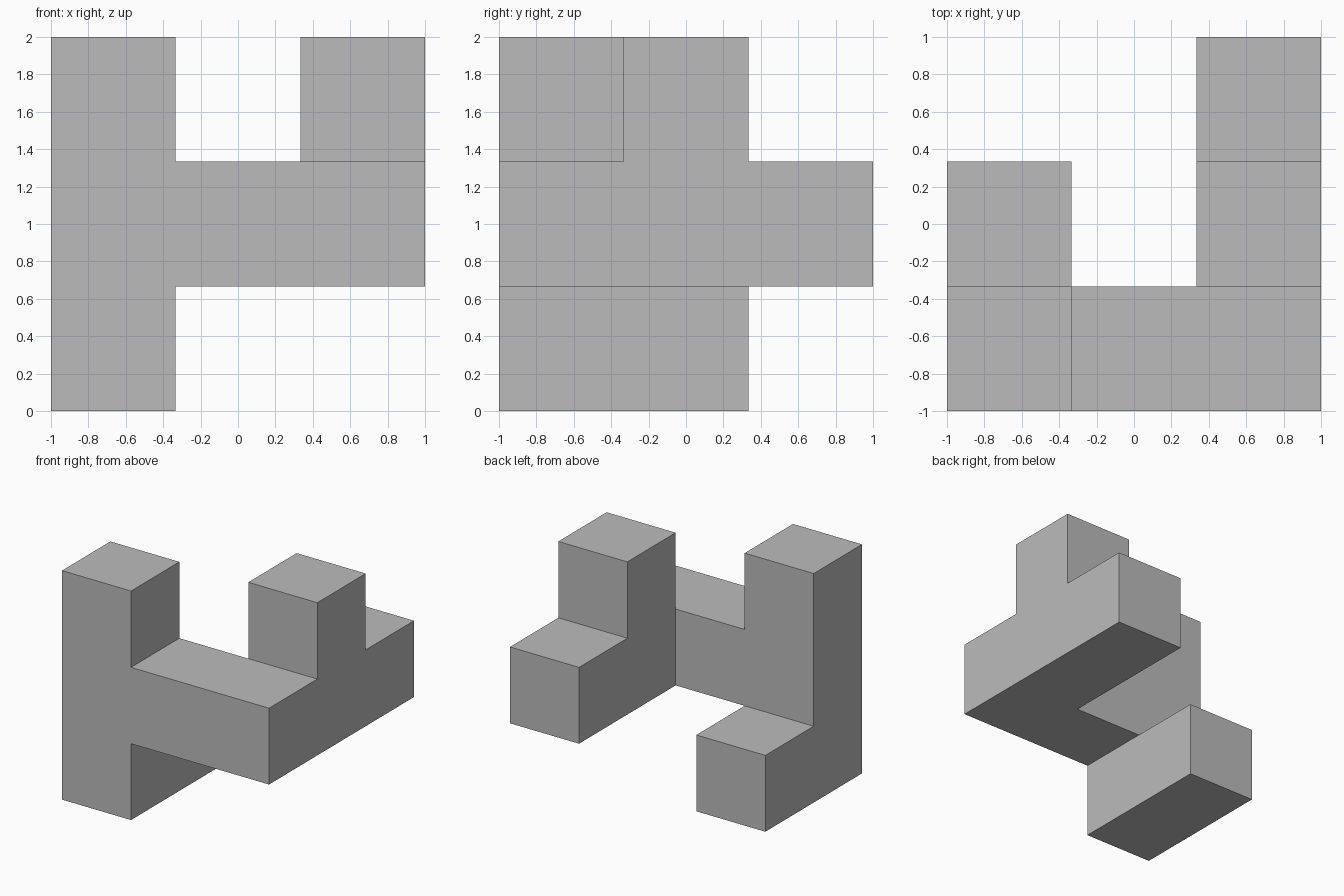
import bpy
import bmesh
from mathutils import Vector

old = bpy.data.objects.get("Cube")
if old:
    bpy.data.objects.remove(old, do_unlink=True)

CELL = 2 / 3

# Plain grey material
grey = bpy.data.materials.new("plain_grey")
grey.use_nodes = True
colour = (0.5, 0.5, 0.5, 1)
grey.diffuse_color = colour
grey.node_tree.nodes["Principled BSDF"].inputs["Base Color"].default_value = colour


def run(start, step, count):
    """Row of grid cells from start in the direction of step."""
    return {tuple(s + i * d for s, d in zip(start, step)) for i in range(count)}


# Limbs of the block on a three-cell grid (x, y, z)
column = run((0, 0, 0), (0, 0, 1), 3)
foot = run((0, 1, 0), (0, 1, 0), 1)
crossbar = run((0, 0, 1), (1, 0, 0), 3)
arm = run((2, 0, 1), (0, 1, 0), 3)
upright = run((2, 1, 2), (0, 0, 1), 1)
cells = column | foot | crossbar | arm | upright

# Outer skin: one square wherever a cell has no neighbour
bm = bmesh.new()
for cell in sorted(cells):
    centre = (Vector(cell) - Vector((1, 1, -0.5))) * CELL
    for axis in range(3):
        for sign in (-1, 1):
            normal = Vector((0, 0, 0))
            normal[axis] = sign
            if tuple(int(c + n) for c, n in zip(cell, normal)) in cells:
                continue
            u = Vector((0, 0, 0))
            u[(axis + 1) % 3] = 1
            v = normal.cross(u)
            corners = (u + v, v - u, -u - v, u - v)
            bm.faces.new([bm.verts.new(centre + (normal + c) * CELL / 2)
                          for c in corners])

# Weld the skin and merge coplanar squares into clean flat faces
bmesh.ops.remove_doubles(bm, verts=bm.verts[:], dist=0.001)
bmesh.ops.dissolve_limit(bm, angle_limit=0.01, verts=bm.verts[:], edges=bm.edges[:])
bmesh.ops.recalc_face_normals(bm, faces=bm.faces[:])

mesh = bpy.data.meshes.new("branched_block")
bm.to_mesh(mesh)
bm.free()
mesh.materials.append(grey)
block = bpy.data.objects.new("branched_block", mesh)
bpy.context.collection.objects.link(block)
